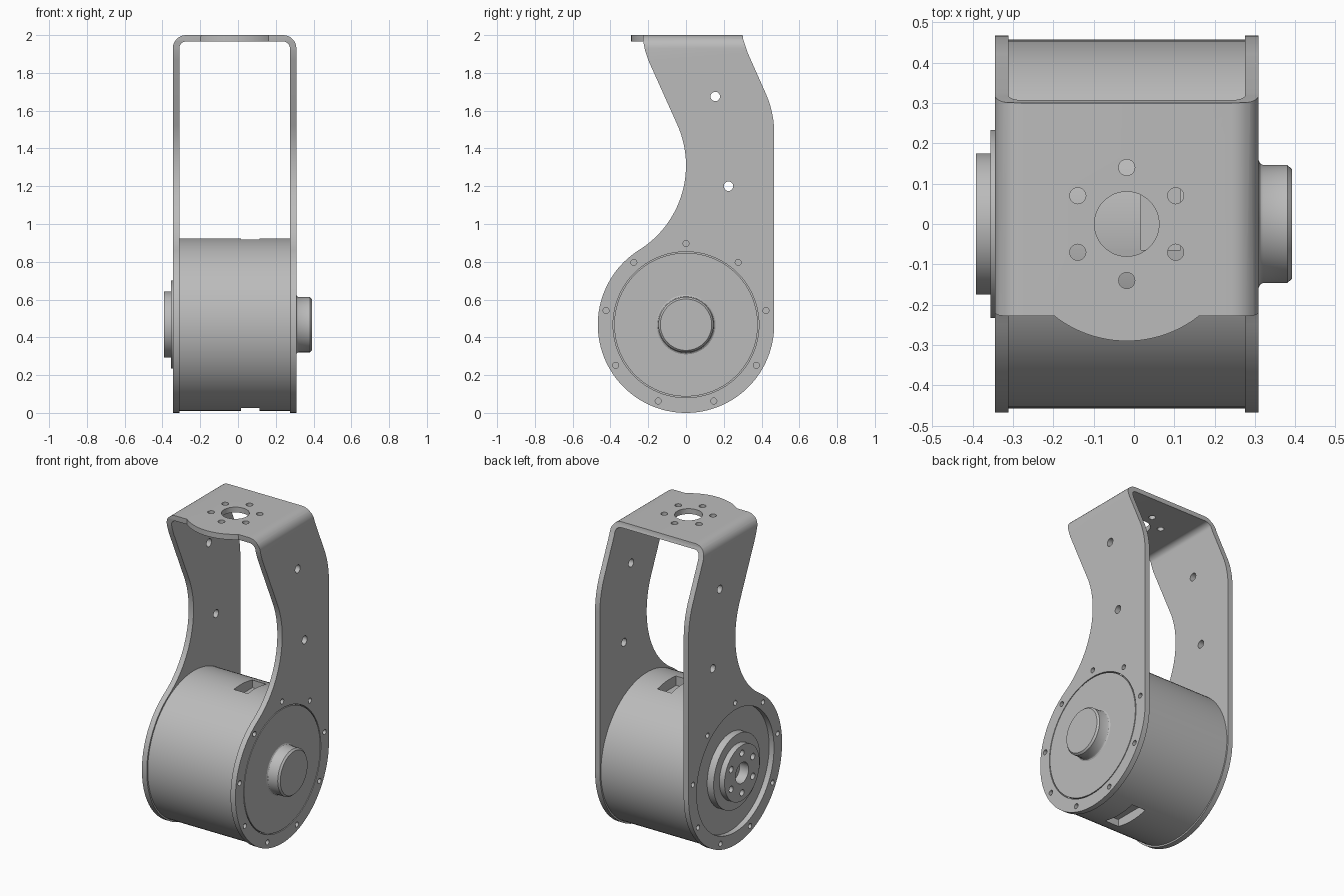
import bpy, bmesh
from math import sin, cos, pi, radians
from mathutils import Vector

if "Cube" in bpy.data.objects:
    bpy.data.objects.remove(bpy.data.objects["Cube"])

metal = bpy.data.materials.new("grey metal")
metal.use_nodes = True
GREY = (0.5, 0.5, 0.5, 1)
metal.diffuse_color = GREY
metal.node_tree.nodes["Principled BSDF"].inputs["Base Color"].default_value = GREY

MID = -0.018            # centre plane of the bracket
LEFT, RIGHT = -0.345, 0.309
WALL = 0.034
HUB = 0.467             # height of the motor axis, also the rim radius


def arc(cx, cy, r, start, end, steps=16):
    span = radians(end - start)
    return [(cx + r * cos(radians(start) + span * i / steps),
             cy + r * sin(radians(start) + span * i / steps)) for i in range(steps + 1)]


def circle(cx, cy, r, steps=32):
    return arc(cx, cy, r, 0, 360, steps)[:-1]


def ring(cx, cy, radius, count, r, first=90):
    """Outlines of small round holes on a pitch circle."""
    return [circle(cx + radius * cos(radians(first) + 2 * pi * i / count),
                   cy + radius * sin(radians(first) + 2 * pi * i / count), r, 20)
            for i in range(count)]


def finish(name, bm):
    bmesh.ops.recalc_face_normals(bm, faces=bm.faces)
    mesh = bpy.data.meshes.new(name)
    bm.to_mesh(mesh)
    bm.free()
    mesh.materials.append(metal)
    obj = bpy.data.objects.new(name, mesh)
    bpy.context.collection.objects.link(obj)
    return obj


def prism(name, outlines, axis, a, b):
    """Extrude flat outlines along an axis from a to b."""
    place = {"x": lambda u, v: (a, u, v), "y": lambda u, v: (u, a, v),
             "z": lambda u, v: (u, v, a)}[axis]
    move = Vector([(b - a) if axis == k else 0 for k in "xyz"])
    bm = bmesh.new()
    for pts in outlines:
        face = bm.faces.new([bm.verts.new(place(u, v)) for u, v in pts])
        new = bmesh.ops.extrude_face_region(bm, geom=[face], use_keep_orig=True)["geom"]
        bmesh.ops.translate(bm, vec=move, verts=[g for g in new if isinstance(g, bmesh.types.BMVert)])
    return finish(name, bm)


def turned(name, profile):
    """Revolve (x, radius) points about the motor axis."""
    bm = bmesh.new()
    verts = [bm.verts.new((x, 0, HUB + r)) for x, r in profile]
    edges = [bm.edges.new(pair) for pair in zip(verts, verts[1:])]
    bmesh.ops.spin(bm, geom=verts + edges, cent=(0, 0, HUB), axis=(1, 0, 0),
                   angle=2 * pi, steps=96, use_merge=True)
    bmesh.ops.remove_doubles(bm, verts=bm.verts, dist=0.0001)
    return finish(name, bm)


def combine(obj, tool, operation):
    mod = obj.modifiers.new("cut", "BOOLEAN")
    mod.operation, mod.solver, mod.object = operation, "EXACT", tool
    bpy.context.view_layer.objects.active = obj
    bpy.ops.object.modifier_apply(modifier=mod.name)
    bpy.data.objects.remove(tool)


# U-shaped sheet, seen from the front, trimmed to the side outline
bend = 0.07
def hoop(inset, low):
    l, r, t, rad = LEFT + inset, RIGHT - inset, 2 - inset, bend - inset
    return ([(l, low)] + arc(l + rad, t - rad, rad, 180, 90, 8)
            + arc(r - rad, t - rad, rad, 90, 0, 8) + [(r, low)])

bracket = prism("bracket", [hoop(0, -0.1) + hoop(WALL, -0.1)[::-1]], "y", -0.6, 0.6)
neck = 0.5275           # radius of the concave throat
outline = (arc(0, HUB, HUB, 122, 360, 72)
           + arc(-0.053, 1.48, 0.52, 0, 24)
           + [(0.325, 1.91), (0.312, 1.95), (0.302, 1.98), (0.295, 2.05), (-0.23, 2.05),
              (-0.227, 1.97), (-0.217, 1.92), (-0.2, 1.868)]
           + arc(-neck, 1.31, neck, 24, -56, 28))
combine(bracket, prism("side_outline", [outline], "x", -0.6, 0.6), "INTERSECT")

# Rounded front tab
tab = [p for p in arc(MID, 0, 0.29, 231, 309, 24) if p[1] < -0.225]
tab = [(tab[0][0], -0.2)] + tab + [(tab[-1][0], -0.2)]
combine(bracket, prism("tab", [tab], "z", 2 - WALL, 2), "UNION")

# Bores, rim screw holes, arm holes, top mounting holes
side_holes = [circle(0, HUB, 0.386, 96), circle(0.155, 1.675, 0.025), circle(0.225, 1.2, 0.025)]
side_holes += ring(0, HUB, 0.43, 9, 0.016)
combine(bracket, prism("side_cutter", side_holes, "x", -0.6, 0.6), "DIFFERENCE")
top_holes = [circle(MID, 0, 0.08, 48)] + ring(MID, 0, 0.14, 6, 0.02)
combine(bracket, prism("top_cutter", top_holes, "z", 1.8, 2.2), "DIFFERENCE")

# Motor drum with cable slots above and below
x0, x1 = LEFT + WALL, RIGHT - WALL
drum = turned("motor_drum", [(x0, 0), (x0, 0.457), (x1, 0.457), (x1, 0)])
def slot(y0, y1):
    return [(0.017, y0), (0.115, y0), (0.115, y1), (0.017, y1)]
combine(drum, prism("top_slot", [slot(-0.065, 0.12)], "z", 0.86, 1), "DIFFERENCE")
combine(drum, prism("bottom_slot", [slot(-0.12, 0.12)], "z", -0.1, 0.07), "DIFFERENCE")

# Cap and shaft boss on one side
cap = turned("motor_cap", [(x1, 0), (x1, 0.38), (RIGHT, 0.38), (RIGHT, 0)])
boss = turned("shaft_boss", [(RIGHT, 0), (RIGHT, 0.157), (0.313, 0.15), (0.32, 0.146),
                             (0.38, 0.146), (0.391, 0.136), (0.391, 0)])

# Stepped output flange on the other side, with screw holes and a centre bore
flange = turned("output_flange", [(x0, 0), (x0, 0.233), (-0.356, 0.233), (-0.356, 0.175),
                                  (-0.392, 0.175), (-0.392, 0)])
bores = [circle(0, HUB, 0.065, 48)] + ring(0, HUB, 0.125, 6, 0.02)
combine(flange, prism("flange_cutter", bores, "x", -0.5, -0.33), "DIFFERENCE")

# Smooth curved walls, keep hard edges
bpy.ops.object.select_all(action="DESELECT")
for obj in (bracket, drum, cap, boss, flange):
    obj.select_set(True)
    bpy.context.view_layer.objects.active = obj
bpy.ops.object.shade_smooth_by_angle(angle=radians(30))
